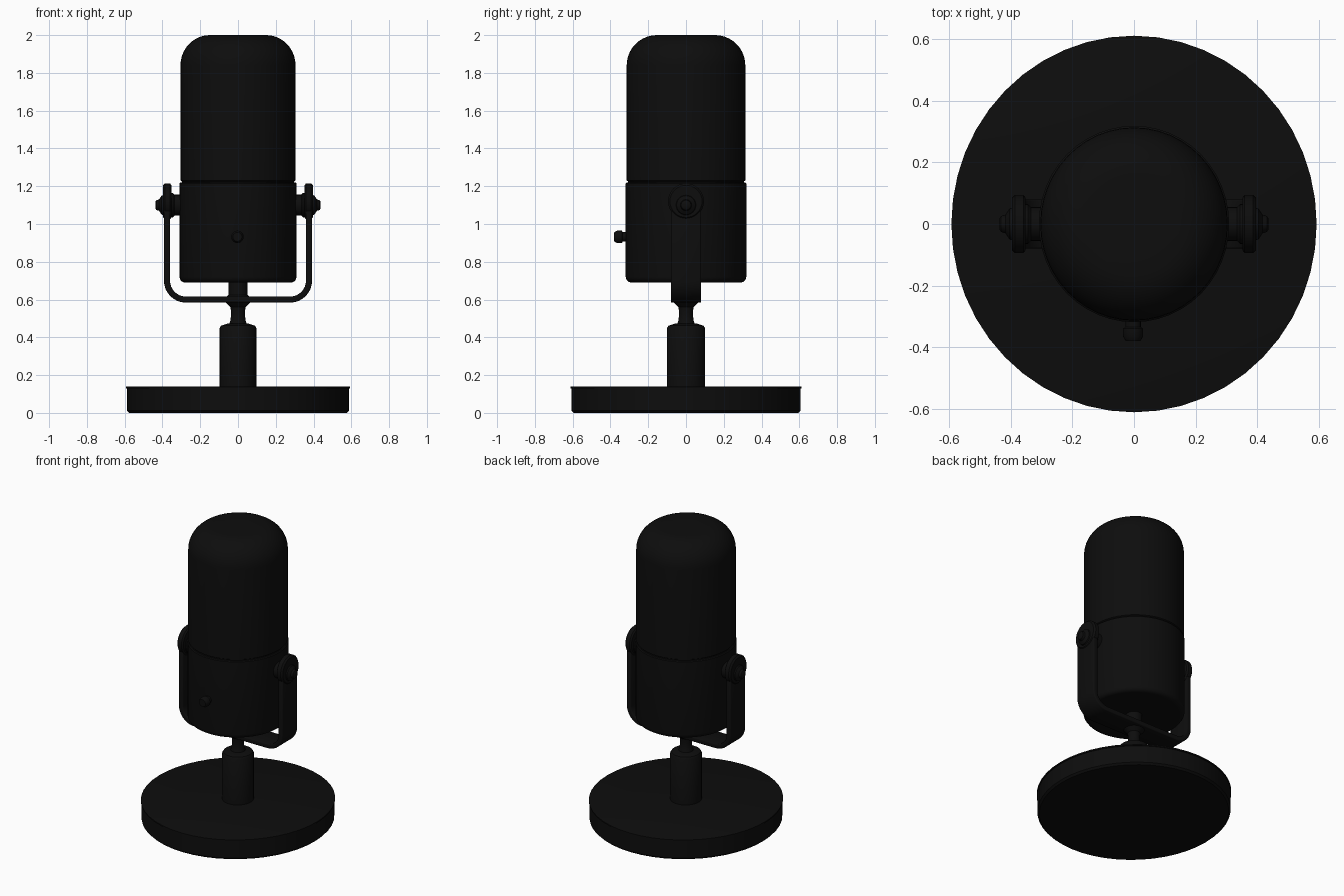
import bpy, bmesh, math
from mathutils import Matrix, Vector

cube = bpy.data.objects.get("Cube")
if cube:
    bpy.data.objects.remove(cube, do_unlink=True)

black = bpy.data.materials.new("matte black")
black.use_nodes = True
colour = (0.004, 0.004, 0.004, 1)
black.diffuse_color = colour
bsdf = black.node_tree.nodes["Principled BSDF"]
bsdf.inputs["Base Color"].default_value = colour
bsdf.inputs["Roughness"].default_value = 0.6


def finish(bm, name, angle=35):
    bmesh.ops.recalc_face_normals(bm, faces=bm.faces)
    mesh = bpy.data.meshes.new(name)
    bm.to_mesh(mesh)
    bm.free()
    mesh.materials.append(black)
    obj = bpy.data.objects.new(name, mesh)
    bpy.context.collection.objects.link(obj)
    bpy.ops.object.select_all(action="DESELECT")
    obj.select_set(True)
    bpy.context.view_layer.objects.active = obj
    bpy.ops.object.shade_smooth_by_angle(angle=math.radians(angle))
    return obj


def lathe(name, profile, segments=48, axis="Z", at=(0, 0, 0), squash=1.0):
    """Revolve (radius, distance) points, then point the axis along Z, X, -X or -Y."""
    bm = bmesh.new()
    verts = [bm.verts.new((r, 0, h)) for r, h in profile]
    edges = [bm.edges.new(pair) for pair in zip(verts, verts[1:])]
    bmesh.ops.spin(bm, geom=verts + edges, cent=(0, 0, 0), axis=(0, 0, 1),
                   angle=math.tau, steps=segments, use_duplicate=False)
    bmesh.ops.remove_doubles(bm, verts=bm.verts, dist=0.0001)
    turn = {"Z": Matrix(), "X": Matrix.Rotation(math.pi / 2, 4, "Y"),
            "-X": Matrix.Rotation(-math.pi / 2, 4, "Y"),
            "-Y": Matrix.Rotation(math.pi / 2, 4, "X")}[axis]
    bm.transform(Matrix.Translation(at) @ turn @ Matrix.Diagonal((squash, 1, 1, 1)))
    return finish(bm, name)


def arc(cx, cz, radius, start, end, steps=8):
    angles = [math.radians(start + (end - start) * i / steps) for i in range(steps + 1)]
    return [(cx + radius * math.cos(a), cz + radius * math.sin(a)) for a in angles]


OVAL = 0.97

# Stand
lathe("base", [(0, 0), (0.595, 0), (0.607, 0.012), (0.607, 0.128), (0.612, 0.13),
               (0.612, 0.138), (0.605, 0.14), (0, 0.14)], 48, squash=OVAL)
lathe("stand_post", [(0, 0.13), (0.1, 0.13), (0.1, 0.45), (0.092, 0.462),
                     (0.06, 0.472), (0, 0.472)], 32, squash=OVAL)
lathe("swivel_neck", [(0, 0.46), (0.05, 0.46), (0.04, 0.49), (0.036, 0.53),
                      (0.04, 0.56), (0.065, 0.585), (0.065, 0.6), (0, 0.6)], 24)
lathe("yoke_mount", [(0, 0.6), (0.06, 0.6), (0.06, 0.615), (0.051, 0.625),
                     (0.051, 0.7), (0, 0.7)], 24)

# Body and grille
lathe("lower_body", [(0, 0.69), (0.275, 0.69)] + arc(0.289, 0.72, 0.03, -90, 0, 4)
      + [(0.319, 1.215), (0.314, 1.22), (0, 1.22)], squash=OVAL)
lathe("grille", [(0, 1.2), (0.306, 1.2), (0.306, 1.225), (0.314, 1.23)]
      + arc(0.154, 1.84, 0.16, 0, 90, 10) + [(0.08, 2.0), (0, 2.0)], squash=OVAL)

# U-shaped yoke strap
bm = bmesh.new()
left_half = [(0.376, 1.12)] + arc(0.276, 0.70, 0.1, 0, -90)
path = left_half + [(-x, z) for x, z in reversed(left_half)]
rows = [[bm.verts.new((x, y, z)) for y in (-0.08, 0.08)] for x, z in path]
for a, b in zip(rows, rows[1:]):
    bm.faces.new((a[0], a[1], b[1], b[0]))
yoke = finish(bm, "yoke")
solid = yoke.modifiers.new("thickness", "SOLIDIFY")
solid.thickness, solid.offset = 0.032, 0
solid.use_even_offset = True
bevel = yoke.modifiers.new("soft_edges", "BEVEL")
bevel.width, bevel.segments, bevel.limit_method = 0.006, 2, "ANGLE"

# Pivots on both sides
for side, axis, sign in (("left", "X", 1), ("right", "-X", -1)):
    at = (0, 0, 1.1)
    lathe(side + "_pivot", [(0, 0.28), (0.055, 0.28), (0.055, 0.335), (0.065, 0.345),
                            (0.065, 0.365), (0, 0.365)], 24, axis, at)
    lathe(side + "_yoke_end", [(0, 0.352), (0.085, 0.352), (0.095, 0.36), (0.095, 0.387),
                               (0.085, 0.397), (0, 0.397)], 32, axis, (0, 0, 1.12))
    lathe(side + "_pivot_knob", [(0, 0.39), (0.055, 0.39), (0.05, 0.405), (0.03, 0.418),
                                 (0.026, 0.432), (0.018, 0.437), (0, 0.437)], 24, axis, at)

# Front control
lathe("front_knob", [(0, 0.3), (0.025, 0.3), (0.025, 0.335), (0.033, 0.34),
                     (0.033, 0.365), (0.024, 0.38), (0, 0.38)], 20, "-Y", (-0.003, 0, 0.932))
